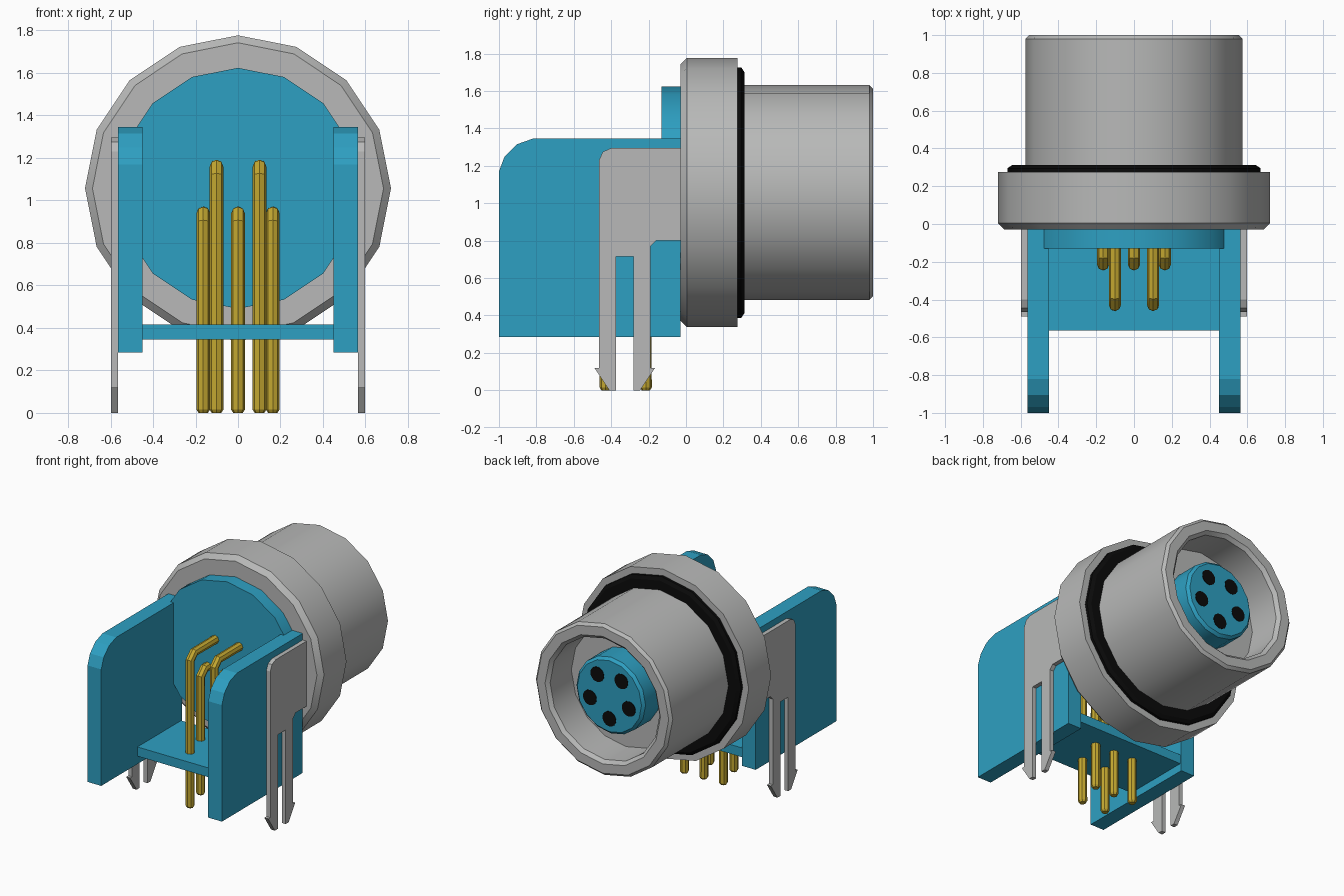
import bpy, bmesh, math
from math import sin, cos, tau

if "Cube" in bpy.data.objects:
    bpy.data.objects.remove(bpy.data.objects["Cube"])

AXIS_Z = 1.057  # height of the connector axis


def material(name, r, g, b, metallic=0.0):
    m = bpy.data.materials.new(name)
    m.use_nodes = True
    m.diffuse_color = (r, g, b, 1)
    m.node_tree.nodes["Principled BSDF"].inputs["Base Color"].default_value = (r, g, b, 1)
    return m


GREY = material("metal grey", 0.48, 0.485, 0.48)
BLUE = material("housing blue", 0.027, 0.35, 0.54)
GOLD = material("contact gold", 0.55, 0.39, 0.03)
BLACK = material("rubber black", 0.003, 0.003, 0.003)


def finish(name, bm, mat, smooth=True):
    bmesh.ops.recalc_face_normals(bm, faces=bm.faces)
    mesh = bpy.data.meshes.new(name)
    bm.to_mesh(mesh)
    bm.free()
    mesh.materials.append(mat)
    ob = bpy.data.objects.new(name, mesh)
    bpy.context.collection.objects.link(ob)
    if smooth:
        bpy.ops.object.select_all(action='DESELECT')
        ob.select_set(True)
        bpy.context.view_layer.objects.active = ob
        bpy.ops.object.shade_smooth_by_angle(angle=math.radians(30))
    return ob


def lathe(name, profile, mat, sides=16, x=0, z=AXIS_Z):
    """Turn (radius, y) points about the y direction; the ends are capped."""
    bm = bmesh.new()
    rings = [[bm.verts.new((x + r * sin(tau * i / sides), y, z + r * cos(tau * i / sides)))
              for i in range(sides)] for r, y in profile]
    for a, b in zip(rings, rings[1:]):
        for i in range(sides):
            j = (i + 1) % sides
            bm.faces.new((a[i], a[j], b[j], b[i]))
    bm.faces.new(rings[0])
    bm.faces.new(rings[-1])
    return finish(name, bm, mat)


def plate(name, outline, x0, x1, mat):
    """Extrude a (y, z) outline from x0 to x1."""
    bm = bmesh.new()
    face = bm.faces.new([bm.verts.new((x0, y, z)) for y, z in outline])
    new = bmesh.ops.extrude_face_region(bm, geom=[face])["geom"]
    bmesh.ops.translate(bm, vec=(x1 - x0, 0, 0),
                        verts=[v for v in new if isinstance(v, bmesh.types.BMVert)])
    return finish(name, bm, mat, smooth=False)


# Metal shell: flange, barrel and open socket
lathe("shell", [(0.685, -0.03), (0.72, 0.005), (0.72, 0.275), (0.575, 0.275),
                (0.575, 0.98), (0.555, 1.0), (0.485, 1.0), (0.46, 0.975),
                (0.46, 0.72)], GREY)

# Rubber seal behind the flange
lathe("seal_ring", [(0.67, 0.27), (0.67, 0.295), (0.645, 0.312), (0.57, 0.312)], BLACK)

# Insulator: rear disc and the contact plug inside the socket
lathe("rear_disc", [(0.567, -0.13), (0.567, 0.0)], BLUE)
lathe("contact_plug", [(0.29, 0.7), (0.29, 0.9), (0.27, 0.92)], BLUE)

# Five contact openings and their bent pins
for k in range(5):
    a = tau * (k + 0.5) / 5
    x, dz = 0.172 * sin(a), 0.172 * cos(a)
    lathe(f"contact_hole_{k + 1}", [(0.057, 0.917), (0.057, 0.923)], BLACK, 16, x, AXIS_Z + dz)

    upper = dz > 0.1
    leg_y, top = (-0.43, 1.16) if upper else (-0.215, 0.94)
    path = [(leg_y, 0.0, 0.7), (leg_y, 0.015, 1), (leg_y, top - 0.045, 1),
            (leg_y + 0.045, top, 1), (-0.1, top, 1)]
    curve = bpy.data.curves.new("pin_path", 'CURVE')
    curve.dimensions = '3D'
    curve.bevel_depth = 0.032
    curve.bevel_resolution = 2
    curve.use_fill_caps = True
    spline = curve.splines.new('POLY')
    spline.points.add(len(path) - 1)
    for p, (y, z, radius) in zip(spline.points, path):
        p.co = (x, y, z, 1)
        p.radius = radius
    tube = bpy.data.objects.new("pin_path", curve)
    bpy.context.collection.objects.link(tube)
    bpy.context.view_layer.update()
    bm = bmesh.new()
    bm.from_mesh(tube.evaluated_get(bpy.context.evaluated_depsgraph_get()).to_mesh())
    bmesh.ops.remove_doubles(bm, verts=bm.verts, dist=0.0005)
    bpy.data.objects.remove(tube)
    finish(f"pin_{k + 1}", bm, GOLD)

# Bracket walls with rounded front corners, and spring clips on their outer faces
wall = [(-0.03, 0.285), (-1.0, 0.285), (-1.0, 1.17), (-0.97, 1.25), (-0.905, 1.315),
        (-0.82, 1.345), (-0.03, 1.345)]
clip = [(0.0, 1.295), (-0.4, 1.295), (-0.445, 1.275), (-0.465, 1.23), (-0.465, 0.12),
        (-0.49, 0.12), (-0.41, 0.0), (-0.375, 0.0), (-0.375, 0.715), (-0.28, 0.715),
        (-0.28, 0.0), (-0.245, 0.0), (-0.165, 0.12), (-0.19, 0.12), (-0.19, 0.77),
        (-0.16, 0.8), (0.0, 0.8)]
for side, s in (("left", 1), ("right", -1)):
    plate(f"{side}_wall", wall, s * 0.45, s * 0.565, BLUE)
    plate(f"{side}_clip", clip, s * 0.565, s * 0.597, GREY)

# Floor joining the two walls
plate("floor", [(-0.565, 0.345), (-0.04, 0.345), (-0.04, 0.415), (-0.565, 0.415)],
      -0.45, 0.45, BLUE)
